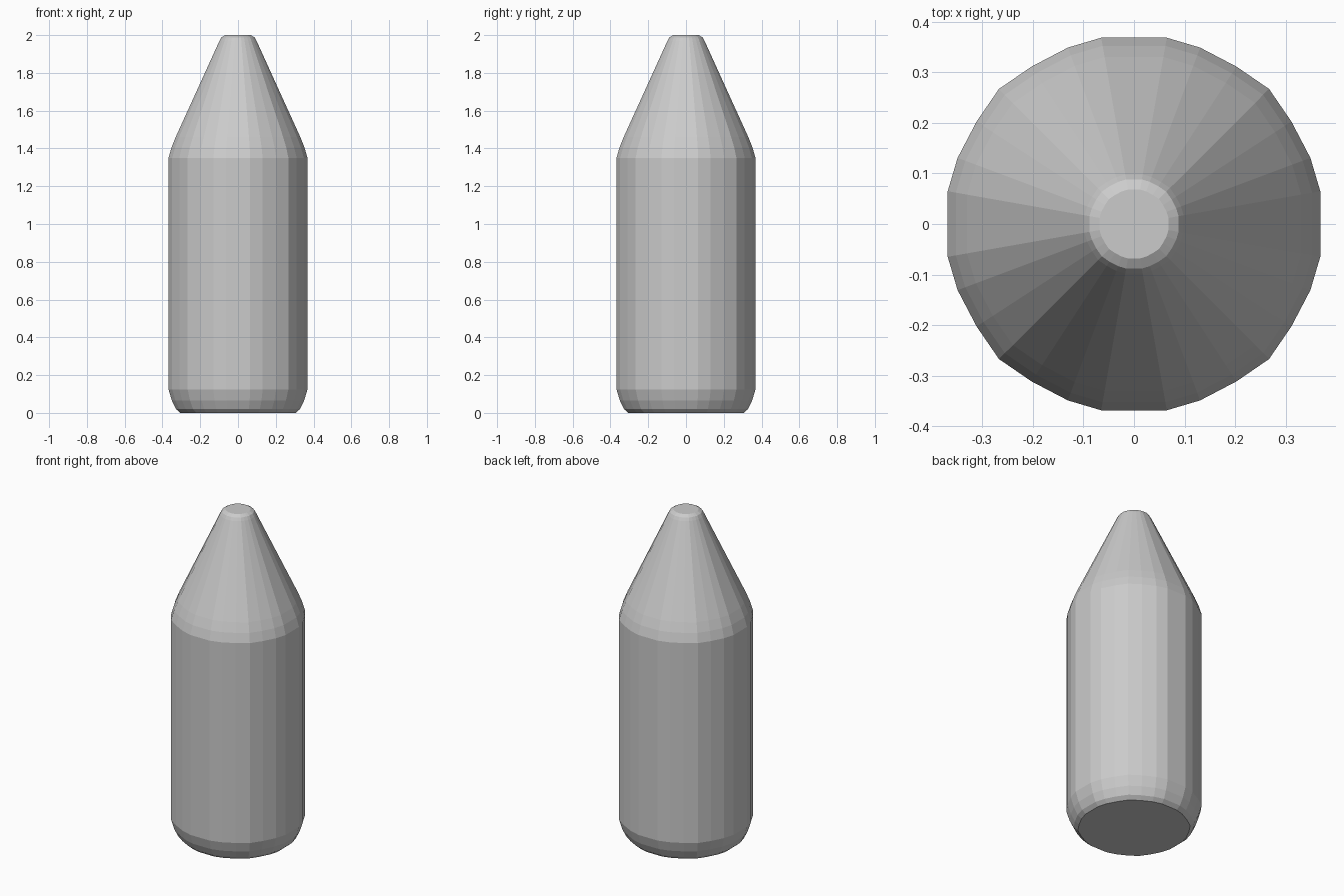
import bpy, bmesh

if "Cube" in bpy.data.objects:
    bpy.data.objects.remove(bpy.data.objects["Cube"])

# Cross-section quadrant of the faceted round body, scaled to an extent of 1
quadrant = [(1.0, 0.176), (0.947, 0.355), (0.845, 0.55), (0.725, 0.725),
            (0.55, 0.845), (0.355, 0.947), (0.176, 1.0)]
section = []
for _ in range(4):
    section += quadrant
    quadrant = [(-y, x) for x, y in quadrant]

# Side profile: rounded foot, straight wall, soft shoulder, tapered tip (radius, z)
profile = [(0.305, 0.0), (0.328, 0.02), (0.35, 0.065), (0.368, 0.125),
           (0.368, 1.35), (0.352, 1.405), (0.33, 1.46),
           (0.098, 1.97), (0.088, 1.988), (0.068, 2.0)]

bm = bmesh.new()
rings = [[bm.verts.new((x * r, y * r, z)) for x, y in section] for r, z in profile]
n = len(section)
for low, high in zip(rings, rings[1:]):
    for i in range(n):
        j = (i + 1) % n
        bm.faces.new((low[i], low[j], high[j], high[i]))

# Flat base and flat tip
bm.faces.new(rings[0][::-1])
bm.faces.new(rings[-1])

mesh = bpy.data.meshes.new("tapered_body")
bm.to_mesh(mesh)
bm.free()
body = bpy.data.objects.new("tapered_body", mesh)
bpy.context.collection.objects.link(body)
